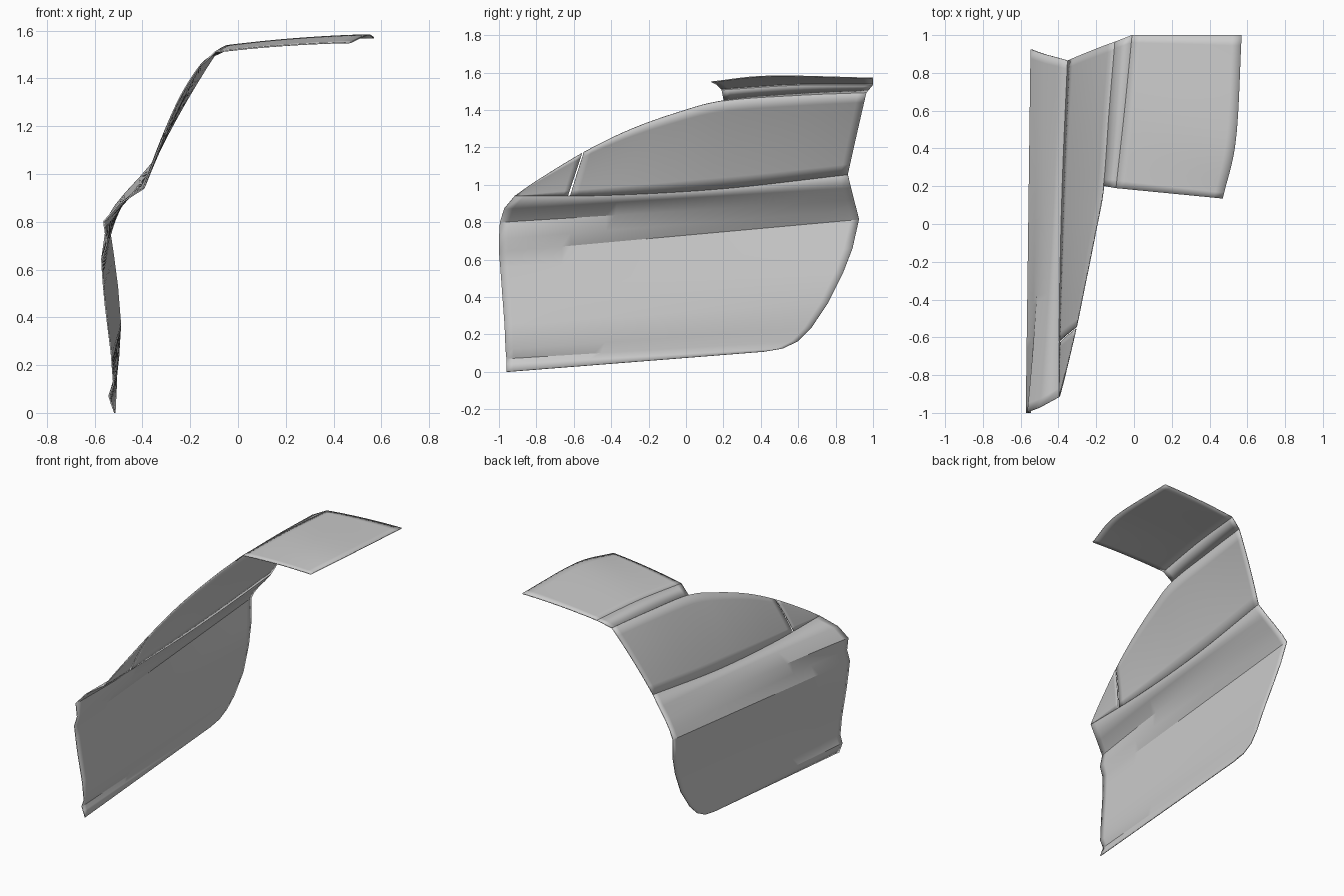
import bpy
import math
from mathutils import Vector

old = bpy.data.objects.get("Cube")
if old:
    bpy.data.objects.remove(old)

grey = bpy.data.materials.new("panel_grey")
grey.use_nodes = True
grey.diffuse_color = (0.6, 0.6, 0.6, 1)
grey.node_tree.nodes["Principled BSDF"].inputs["Base Color"].default_value = (0.6, 0.6, 0.6, 1)


def spline(points, t):
    """Smooth curve through the points, t from 0 to 1."""
    pts = [Vector(p) for p in points]
    pts = [pts[0] * 2 - pts[1]] + pts + [pts[-1] * 2 - pts[-2]]
    f = t * (len(points) - 1)
    i = min(int(f), len(points) - 2)
    u = f - i
    a, b, c, d = pts[i:i + 4]
    return (b * 2 + (c - a) * u + (a * 2 - b * 5 + c * 4 - d) * u * u
            + (b * 3 - a - c * 3 + d) * u ** 3) / 2


def sheet(name, rows):
    """Thin smooth panel skinned over rows of equal length."""
    n = len(rows[0])
    verts = [p for row in rows for p in row]
    faces = [(r * n + i, r * n + i + 1, (r + 1) * n + i + 1, (r + 1) * n + i)
             for r in range(len(rows) - 1) for i in range(n - 1)]
    mesh = bpy.data.meshes.new(name)
    mesh.from_pydata(verts, [], faces)
    mesh.materials.append(grey)
    obj = bpy.data.objects.new(name, mesh)
    bpy.context.collection.objects.link(obj)
    bpy.ops.object.select_all(action='DESELECT')
    obj.select_set(True)
    bpy.context.view_layer.objects.active = obj
    bpy.ops.object.shade_smooth_by_angle(angle=math.radians(28))
    shell = obj.modifiers.new("thickness", 'SOLIDIFY')
    shell.thickness = 0.006
    shell.offset = 0
    return obj


def steps(n):
    return [i / n for i in range(n + 1)]


def edge_between(curve, y0, y1, n):
    """Part of a curve from one y to another, evenly spaced in y."""
    fine = [spline(curve, t) for t in steps(400)]
    return [min(fine, key=lambda p: abs(p.y - (y0 + (y1 - y0) * t))) for t in steps(n)]


# Door skin: front end, rear end and how fast the section changes along y
door_rows = [
    ((-.515, -.96, 0), (-.51, .42, .108), 1),
    ((-.53, -.96, .04), (-.51, .52, .125), 1),
    ((-.54, -.96, .07), (-.508, .6, .165), 1),
    ((-.52, -.965, .12), (-.5, .67, .235), 1),
    ((-.53, -.97, .25), (-.492, .76, .37), 1),
    ((-.555, -.985, .45), (-.505, .84, .53), 1),
    ((-.565, -.993, .56), (-.522, .89, .66), 1),
    ((-.57, -1, .64), (-.545, .925, .815), 1),
    ((-.548, -1, .71), (-.515, .913, .865), 2),
    ((-.562, -.995, .8), (-.47, .898, .92), 2),
    ((-.5, -.972, .872), (-.41, .882, .985), 2),
]
belt = [(-.395, -.915, .94), (-.392, -.4, .945), (-.378, .2, .98), (-.35, .865, 1.055)]

N = 40
rows = []
for front, rear, speed in door_rows:
    a, b = Vector(front), Vector(rear)
    row = []
    for t in steps(N):
        p = a.lerp(b, t)
        p.x = a.x + (b.x - a.x) * (1 - (1 - t) ** speed)
        row.append(p)
    rows.append(row)
rows.append(edge_between(belt, -.915, .865, N))
sheet("door_skin", rows)

# Side windows, slightly bowed outward between belt line and roof rail
window_top = [(-.395, -.915, .94), (-.365, -.8, 1.02), (-.305, -.545, 1.175),
              (-.255, -.3, 1.295), (-.205, -.05, 1.385), (-.16, .2, 1.45),
              (-.13, .6, 1.48), (-.1, .965, 1.495)]


def pane(name, low, high, n):
    lower = edge_between(belt, low[0], low[1], n)
    upper = edge_between(window_top, high[0], high[1], n)
    out = Vector((-.87, 0, .5))
    sheet(name, [[a.lerp(b, s) + out * (.2 * s * (1 - s) * (b - a).length * .3)
                  for a, b in zip(lower, upper)] for s in steps(8)])


pane("quarter_window", (-.913, -.63), (-.913, -.555), 10)
pane("side_window", (-.62, .865), (-.545, .965), 36)

# Roof rail joins the window top to the roof edge
roof_left = [(-.095, .19, 1.51), (-.05, .6, 1.535), (-.01, 1, 1.537)]
roof_right = [(.47, .135, 1.55), (.54, .45, 1.581), (.57, 1, 1.57)]
left = [spline(roof_left, t) for t in steps(20)]
right = [spline(roof_right, t) for t in steps(20)]
rail_low = edge_between(window_top, .2, .965, 20)
sheet("roof_rail", [rail_low, left])

# Roof half panel, gently crowned across
sheet("roof_panel", [[a.lerp(b, s) + Vector((0, 0, .03 * s * (1 - s)))
                      for a, b in zip(left, right)] for s in steps(12)])
